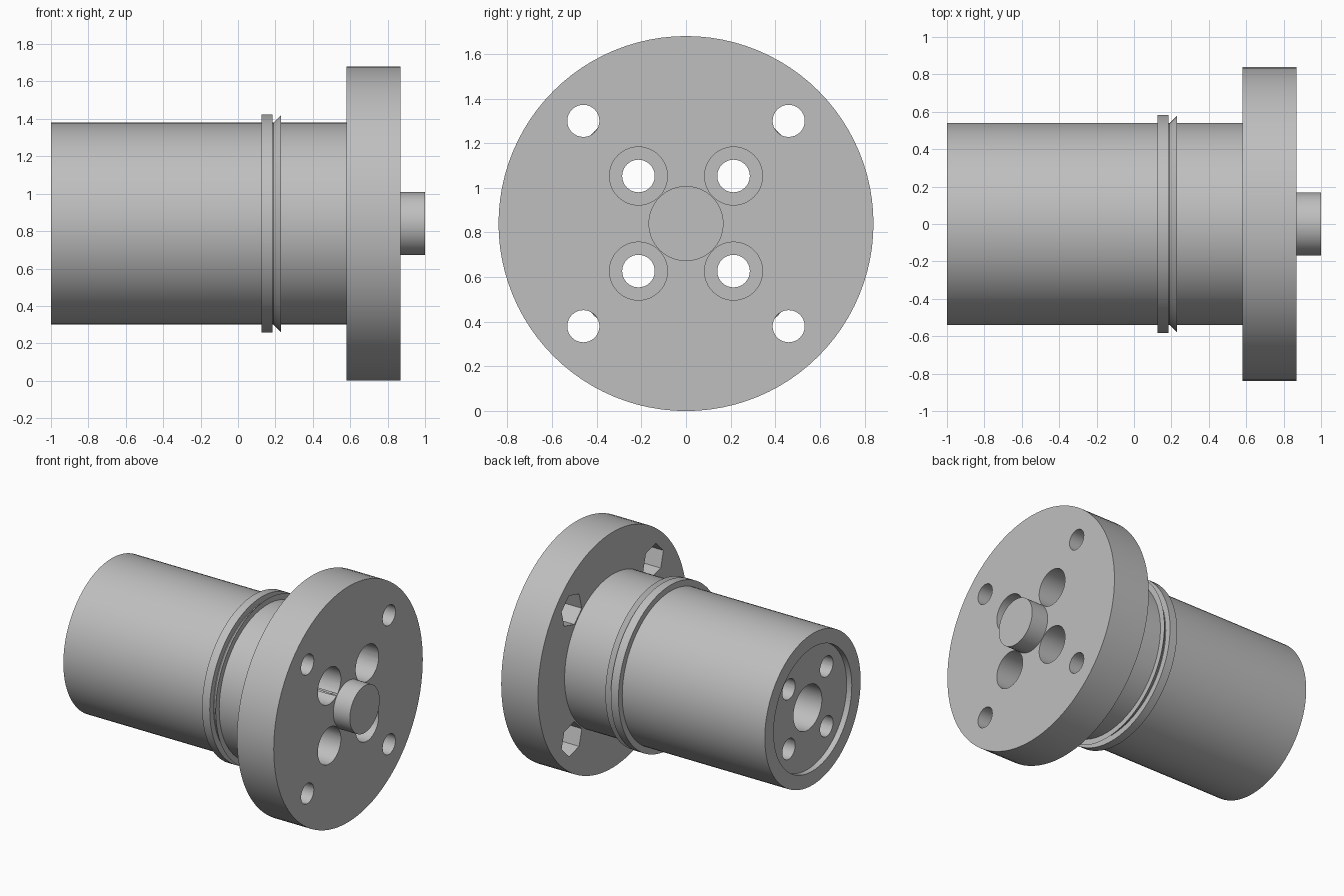
import bpy, bmesh, math
from mathutils import Matrix, Vector

if "Cube" in bpy.data.objects:
    bpy.data.objects.remove(bpy.data.objects["Cube"], do_unlink=True)

AXIS_Z = 0.84
SEGMENTS = 96

grey = bpy.data.materials.new("machined_grey")
grey.use_nodes = True
grey.diffuse_color = (0.52, 0.52, 0.52, 1)
grey.node_tree.nodes["Principled BSDF"].inputs["Base Color"].default_value = (0.52, 0.52, 0.52, 1)


def make_object(name, bm):
    bmesh.ops.recalc_face_normals(bm, faces=bm.faces)
    mesh = bpy.data.meshes.new(name)
    bm.to_mesh(mesh)
    bm.free()
    obj = bpy.data.objects.new(name, mesh)
    bpy.context.collection.objects.link(obj)
    mesh.materials.append(grey)
    return obj


def select_only(obj):
    bpy.ops.object.select_all(action='DESELECT')
    obj.select_set(True)
    bpy.context.view_layer.objects.active = obj


def lathe(name, profile):
    """Revolve (x, radius) points about the part axis."""
    bm = bmesh.new()
    verts = [bm.verts.new((x, 0, AXIS_Z + r)) for x, r in profile]
    edges = [bm.edges.new(pair) for pair in zip(verts, verts[1:])]
    bmesh.ops.spin(bm, geom=verts + edges, cent=(0, 0, AXIS_Z), axis=(1, 0, 0),
                   angle=math.tau, steps=SEGMENTS, use_merge=True)
    bmesh.ops.remove_doubles(bm, verts=bm.verts, dist=0.0001)
    return make_object(name, bm)


def prism(name, x0, x1, y, z, radius, sides, turn=0.0):
    """Cylinder or hexagon lying along x; turn is the first corner's angle in yz."""
    bm = bmesh.new()
    corners = [turn + math.tau * i / sides for i in range(sides)]
    face = bm.faces.new([bm.verts.new((x0, y + radius * math.cos(a), AXIS_Z + z + radius * math.sin(a)))
                         for a in corners])
    out = bmesh.ops.extrude_face_region(bm, geom=[face])["geom"]
    bmesh.ops.translate(bm, vec=(x1 - x0, 0, 0),
                        verts=[v for v in out if isinstance(v, bmesh.types.BMVert)])
    return make_object(name, bm)


def cut(target, cutter):
    cutter.hide_render = True
    mod = target.modifiers.new("cut", 'BOOLEAN')
    mod.operation = 'DIFFERENCE'
    mod.solver = 'EXACT'
    mod.object = cutter
    select_only(target)
    bpy.ops.object.modifier_apply(modifier=mod.name)
    bpy.data.objects.remove(cutter, do_unlink=True)


# Housing: flange, barrel, flared lip, collar, rear recess and blind rear bore
housing = lathe("flanged_housing", [
    (0.87, 0), (0.87, 0.84), (0.58, 0.84), (0.58, 0.54),
    (0.23, 0.54), (0.23, 0.58), (0.19, 0.54), (0.185, 0.54),
    (0.185, 0.583), (0.125, 0.583), (0.125, 0.54),
    (-1, 0.54), (-1, 0.44), (-0.96, 0.44), (-0.96, 0.16),
    (-0.55, 0.16), (-0.55, 0)])

# Four holes of each kind on the diagonals
for i in range(4):
    a = math.pi / 4 + i * math.pi / 2
    sy, sz = math.copysign(1, math.cos(a)), math.copysign(1, math.sin(a))

    # Flange bolt hole with a hexagonal nut pocket at the back
    y, z = 0.46 * sy, 0.46 * sz
    cut(housing, prism("bolt_cutter", 0.5, 1, y, z, 0.072, 32))
    cut(housing, prism("nut_cutter", 0.57, 0.73, y, z, 0.118, 6, a + math.pi / 6))

    # Long through hole with a counterbore at the front
    y, z = 0.213 * sy, 0.213 * sz
    cut(housing, prism("through_cutter", -1.1, 1, y, z, 0.073, 32))
    cut(housing, prism("counterbore_cutter", 0.58, 1, y, z, 0.13, 48))

# Shaft stub on the flange face
stub = lathe("shaft_stub", [(0.87, 0), (0.87, 0.168), (1, 0.168), (1, 0)])

for obj in (housing, stub):
    select_only(obj)
    bpy.ops.object.shade_smooth_by_angle(angle=math.radians(30))
